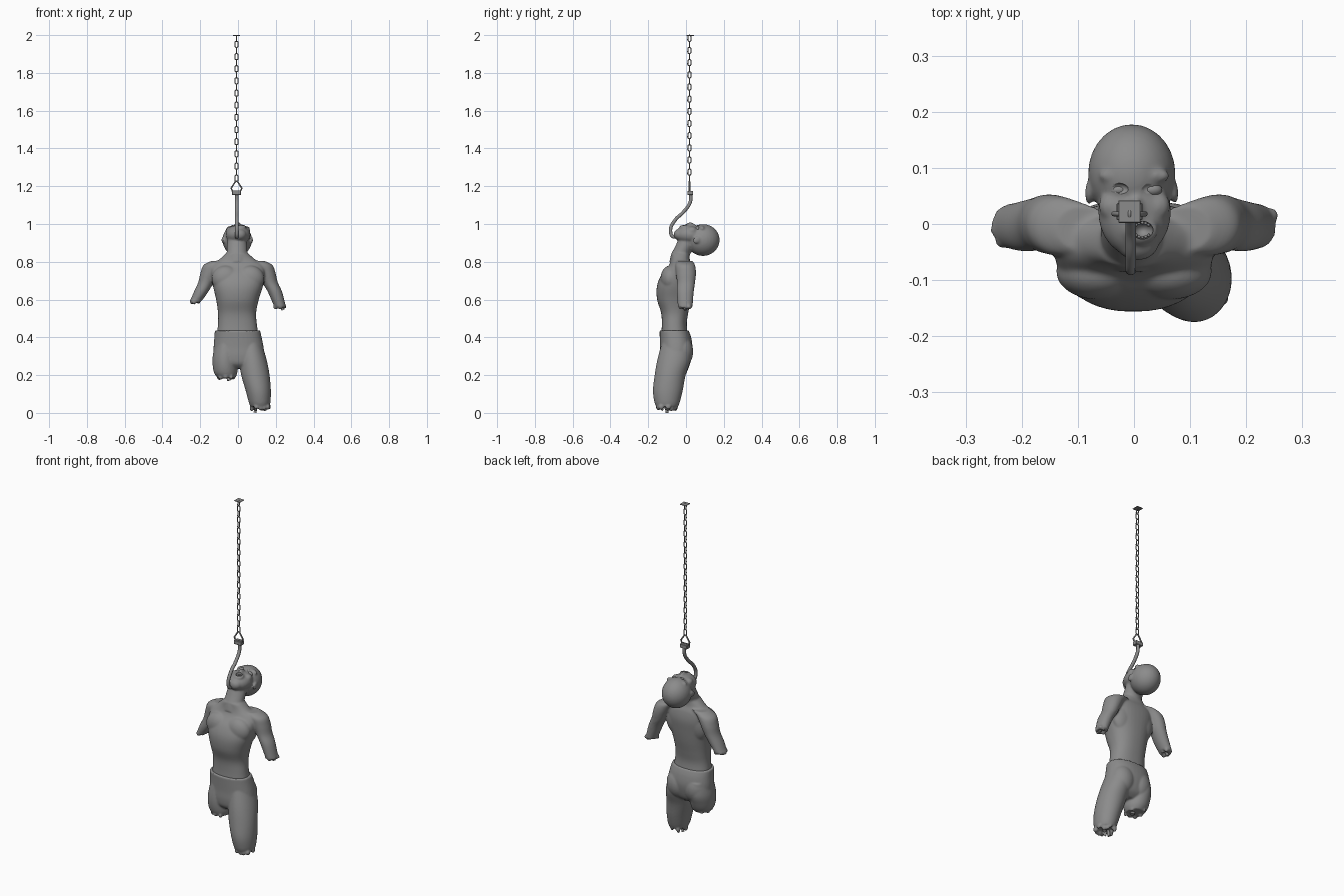
import bpy, bmesh, math, random
from mathutils import Vector, Matrix

if "Cube" in bpy.data.objects:
    bpy.data.objects.remove(bpy.data.objects["Cube"])

random.seed(4)

grey = bpy.data.materials.new("dark_grey")
grey.diffuse_color = (.26, .26, .26, 1)
grey.use_nodes = True
grey.node_tree.nodes["Principled BSDF"].inputs["Base Color"].default_value = grey.diffuse_color


def make(name, bm, angle=60):
    bmesh.ops.recalc_face_normals(bm, faces=bm.faces)
    me = bpy.data.meshes.new(name)
    bm.to_mesh(me)
    bm.free()
    ob = bpy.data.objects.new(name, me)
    bpy.context.collection.objects.link(ob)
    ob.data.materials.append(grey)
    select(ob)
    bpy.ops.object.shade_smooth_by_angle(angle=math.radians(angle))
    return ob


def select(ob):
    bpy.ops.object.select_all(action='DESELECT')
    ob.select_set(True)
    bpy.context.view_layer.objects.active = ob


def blob(bm, c, r, tilt=0.0):
    m = Matrix.Translation(c) @ Matrix.Rotation(tilt, 4, 'X') @ Matrix.Diagonal((*r, 1))
    bmesh.ops.create_uvsphere(bm, u_segments=28, v_segments=18, radius=1, matrix=m)


def loft(bm, keys, power=2.0, n=40, sub=5):
    """Closed tube through rings (x, y, z, rx, ry), smoothly interpolated."""
    keys = [Vector(k) for k in keys]
    rows = []
    for i in range(len(keys) - 1):
        a, b, c, d = keys[max(i - 1, 0)], keys[i], keys[i + 1], keys[min(i + 2, len(keys) - 1)]
        for s in range(sub):
            t = s / sub
            rows.append(b + (c - a) * (t / 2) + (2 * a - 5 * b + 4 * c - d) * (t * t / 2)
                        + (3 * b - a - 3 * c + d) * (t ** 3 / 2))
    rows.append(keys[-1])
    rings = []
    for x, y, z, rx, ry in rows:
        ring = []
        for k in range(n):
            co, si = math.cos(math.tau * k / n), math.sin(math.tau * k / n)
            e = 2 / power
            ring.append(bm.verts.new((x + rx * math.copysign(abs(co) ** e, co),
                                      y + ry * math.copysign(abs(si) ** e, si), z)))
        rings.append(ring)
    for p, q in zip(rings, rings[1:]):
        for k in range(n):
            bm.faces.new((p[k], p[(k + 1) % n], q[(k + 1) % n], q[k]))
    bm.faces.new(rings[0])
    bm.faces.new(rings[-1])


def shreds(bm, c, rx, ry, length, n=12):
    """Ragged hanging flaps around a torn end."""
    for k in range(n):
        a = math.tau * k / n + random.uniform(-.2, .2)
        f = random.uniform(.6, 1)
        h = length * random.uniform(.5, 1)
        p = Vector(c) + Vector((rx * f * math.cos(a), ry * f * math.sin(a), -h * .3))
        blob(bm, p, (random.uniform(.008, .015), random.uniform(.008, .015), h * .7),
             random.uniform(-.3, .3))


def fuse(ob, voxel, smooth):
    select(ob)
    m = ob.modifiers.new("fuse", 'REMESH')
    m.mode, m.voxel_size, m.use_smooth_shade = 'VOXEL', voxel, True
    bpy.ops.object.modifier_apply(modifier=m.name)
    m = ob.modifiers.new("smooth", 'SMOOTH')
    m.factor, m.iterations = .5, smooth
    bpy.ops.object.modifier_apply(modifier=m.name)


def rod(name, pts, radius, closed=False, kind='BEZIER', taper=None):
    cu = bpy.data.curves.new(name, 'CURVE')
    cu.dimensions, cu.bevel_depth, cu.bevel_resolution, cu.use_fill_caps = '3D', radius, 3, True
    sp = cu.splines.new(kind)
    if kind == 'BEZIER':
        sp.bezier_points.add(len(pts) - 1)
        for i, (b, p) in enumerate(zip(sp.bezier_points, pts)):
            b.co, b.handle_left_type, b.handle_right_type = p, 'AUTO', 'AUTO'
            b.radius = taper[i] if taper else 1
    else:
        sp.points.add(len(pts) - 1)
        for b, p in zip(sp.points, pts):
            b.co = (*p, 1)
    sp.use_cyclic_u = closed
    ob = bpy.data.objects.new(name, cu)
    bpy.context.collection.objects.link(ob)
    cu.materials.append(grey)
    select(ob)
    bpy.ops.object.convert(target='MESH')
    bpy.ops.object.shade_smooth_by_angle(angle=math.radians(50))


# torso and neck
bm = bmesh.new()
loft(bm, [(-.002, -.06, .40, .112, .072), (-.003, -.062, .47, .103, .066), (-.005, -.06, .53, .101, .072),
          (-.003, -.064, .60, .113, .089), (0, -.06, .67, .132, .094), (0, -.046, .73, .142, .085),
          (-.002, -.03, .78, .138, .062), (-.004, -.03, .812, .095, .05), (-.005, -.03, .845, .058, .048)], 2.3)
loft(bm, [(-.005, -.038, .80, .06, .05), (-.005, -.028, .84, .055, .05), (-.005, -.008, .88, .054, .05),
          (-.004, .02, .93, .05, .055)])
# arm stumps, with shoulder blade masses
for s, low in ((-1, .592), (1, .562)):
    loft(bm, [(s * .09, -.008, .805, .05, .042), (s * .13, -.004, .782, .053, .052), (s * .152, 0, .74, .047, .053),
              (s * .170, 0, .69, .041, .048), (s * .196, -.004, .64, .038, .045),
              (s * .223, -.004, low, .031, .039)])
    shreds(bm, (s * .225, -.004, low + .005), .028, .036, .024, 9)
    blob(bm, (s * .064, -.085, .71), (.075, .05, .07))
    blob(bm, (s * .065, -.016, .71), (.07, .044, .1))
# head thrown back, face upward
blob(bm, (-.004, .09, .915), (.078, .088, .084))
blob(bm, (.001, .022, .943), (.065, .08, .051))
blob(bm, (.006, -.034, .944), (.038, .031, .031))
blob(bm, (.004, .028, .991), (.012, .026, .017), -.35)
blob(bm, (.004, .014, .993), (.017, .01, .011))
blob(bm, (.012, -.012, .985), (.031, .026, .012), .25)
for s in (-1, 1):
    blob(bm, (.001 + s * .032, .086, .976), (.032, .014, .015))
    blob(bm, (.001 + s * .040, .032, .966), (.024, .026, .02))
    blob(bm, (-.004 + s * .077, .055, .915), (.006, .022, .017), .5)
body = make("body", bm)
fuse(body, .005, 8)

# open mouth and eye sockets
bm = bmesh.new()
blob(bm, (.015, -.011, .994), (.019, .016, .03))
for s in (-1, 1):
    blob(bm, (.002 + s * .03, .062, .995), (.018, .011, .011))
cutter = make("face_cutter", bm)
cutter.hide_render = True
m = body.modifiers.new("cut", 'BOOLEAN')
m.operation, m.object, m.solver = 'DIFFERENCE', cutter, 'EXACT'
select(body)
bpy.ops.object.modifier_apply(modifier=m.name)
bpy.data.objects.remove(cutter)
select(body)
bpy.ops.object.shade_smooth_by_angle(angle=math.radians(60))

# closed eyes and teeth
bm = bmesh.new()
for s in (-1, 1):
    blob(bm, (.002 + s * .03, .061, .973), (.018, .012, .014))
make("eyelids", bm)
bm = bmesh.new()
for side in (-1, 1):
    for k in range(5):
        a = math.radians(90 * side + (k - 2) * 22)
        blob(bm, (.015 + .016 * math.cos(a), -.011 + .013 * math.sin(a), .982), (.003, .003, .006))
make("teeth", bm)

# trousers with torn legs
bm = bmesh.new()
loft(bm, [(-.003, -.063, .436, .12, .077), (0, -.056, .40, .125, .083), (.003, -.052, .35, .132, .086),
          (.006, -.056, .30, .134, .083), (.008, -.06, .26, .12, .072), (.008, -.062, .235, .08, .045)], 2.3)
loft(bm, [(-.06, -.05, .37, .06, .078), (-.067, -.053, .30, .067, .085), (-.068, -.06, .25, .066, .078),
          (-.065, -.064, .21, .061, .066), (-.06, -.066, .185, .046, .05)])
loft(bm, [(.065, -.05, .37, .06, .078), (.079, -.064, .28, .073, .088), (.092, -.084, .20, .075, .082),
          (.107, -.096, .12, .067, .079), (.114, -.10, .06, .058, .068), (.116, -.10, .034, .05, .058)])
shreds(bm, (-.062, -.066, .195), .048, .055, .022, 11)
shreds(bm, (.116, -.10, .038), .051, .06, .032, 13)
# seat cheeks
for s in (-1, 1):
    blob(bm, (.006 + s * .055, -.026, .325), (.07, .064, .085))
fuse(make("trousers", bm), .005, 4)

# broken bones in the stumps
for i, (a, b, r) in enumerate((((-.21, -.004, .62), (-.238, -.004, .578), .009),
                               ((.21, -.004, .60), (.238, -.004, .545), .009),
                               ((-.06, -.066, .22), (-.045, -.07, .172), .012),
                               ((.112, -.10, .07), (.13, -.09, .016), .012),
                               ((.10, -.10, .06), (.09, -.10, .001), .008))):
    rod(f"bone_{i + 1}", [a, b], r, kind='POLY')

# chain of alternating oval links
CX, CY = -.008, .018
bm = bmesh.new()
for i in range(24):
    zc, rows = 1.983 - i * .0322, []
    for u in range(16):
        a = math.tau * u / 16
        row = []
        for v in range(8):
            b = math.tau * v / 8
            r = .0086 + .003 * math.cos(b)
            h, w = r * math.cos(a), .003 * math.sin(b)
            z = r * math.sin(a) + math.copysign(.0078, math.sin(a + .01))
            x, y = (h, w) if i % 2 else (w, h)
            row.append(bm.verts.new((CX + x, CY + y, zc + z)))
        rows.append(row)
    for u in range(16):
        p, q = rows[u], rows[(u + 1) % 16]
        for v in range(8):
            bm.faces.new((p[v], p[(v + 1) % 8], q[(v + 1) % 8], q[v]))
make("chain", bm)

# ceiling plate, triangular shackle and collar
for name, c, d in (("ceiling_plate", (CX, .022, 1.998), (.04, .04, .004)),
                   ("hook_collar", (CX, .022, 1.165), (.046, .03, .022))):
    bm = bmesh.new()
    bmesh.ops.create_cube(bm, size=1, matrix=Matrix.Translation(c) @ Matrix.Diagonal((*d, 1)))
    bmesh.ops.bevel(bm, geom=bm.edges[:], offset=.0012, segments=1, affect='EDGES')
    make(name, bm, 30)
rod("shackle", [(CX - .005, CY, 1.226), (CX + .005, CY, 1.226), (CX + .028, CY, 1.19), (CX + .022, CY, 1.175),
                (CX - .022, CY, 1.175), (CX - .028, CY, 1.19)], .0045, True, 'POLY')

# meat hook curling under the jaw
rod("hook", [(CX + .002, y, z) for y, z in ((.026, 1.165), (.022, 1.115), (-.012, 1.065), (-.058, 1.02),
                                            (-.082, .965), (-.066, .932), (-.035, .945), (-.015, .992))],
    .0095, taper=[1, 1, 1, 1, 1, 1, .8, .1])
